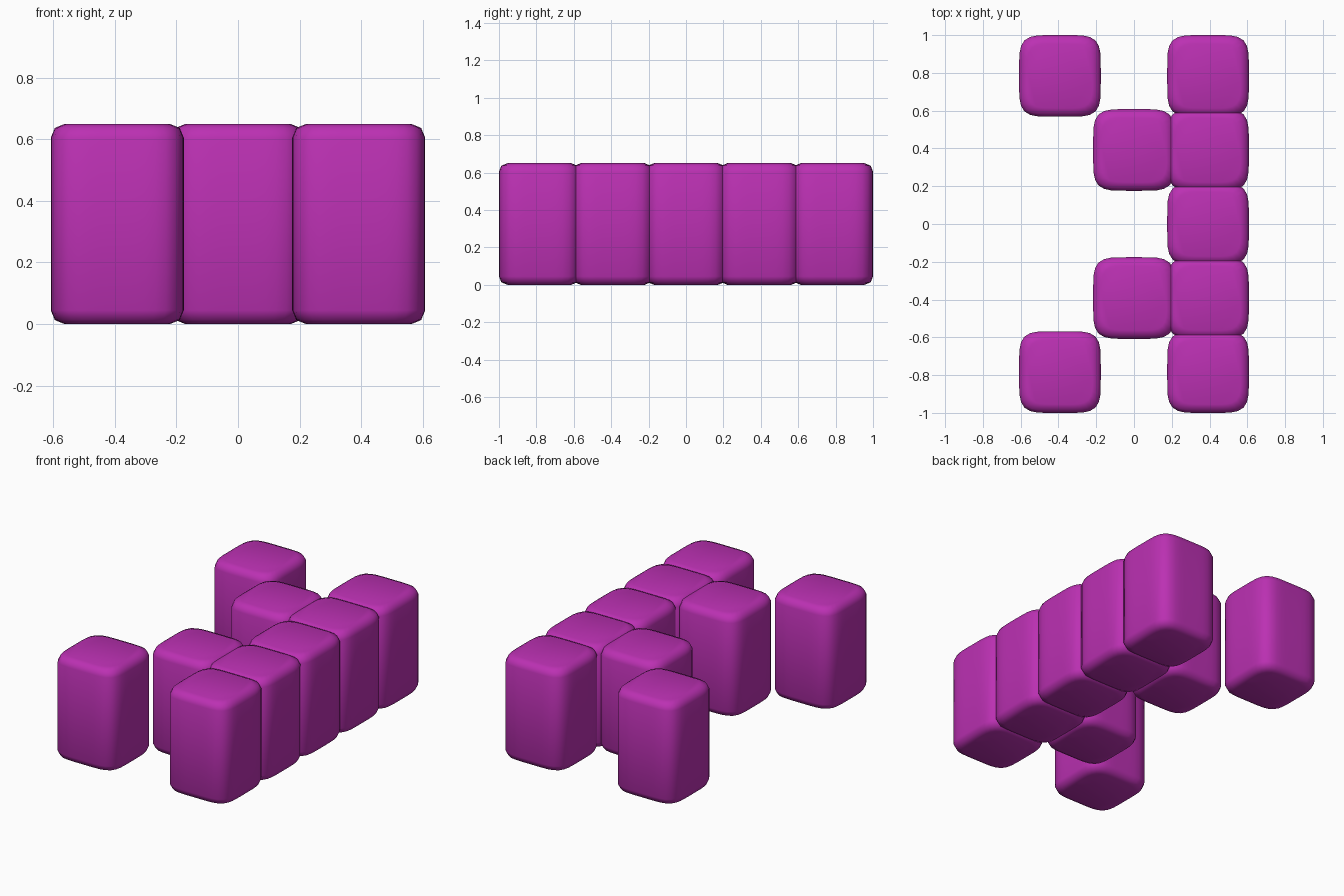
import bpy, bmesh
from math import sin, cos, pi, copysign

if "Cube" in bpy.data.objects:
    bpy.data.objects.remove(bpy.data.objects["Cube"])

HALF, HEIGHT, PITCH = 0.216, 0.65, 0.392
N, POWER = 48, 5.0
# rim profile: (inset, height)
EDGE = [(0.045, 0.0), (0.013, 0.013), (0.0, 0.045)]
PROFILE = EDGE + [(i, HEIGHT - z) for i, z in reversed(EDGE)]

mat = bpy.data.materials.new("magenta")
mat.diffuse_color = (0.5, 0.03, 0.45, 1)
mat.use_nodes = True
mat.node_tree.nodes["Principled BSDF"].inputs["Base Color"].default_value = mat.diffuse_color


def block_mesh():
    """Upright block with a rounded-square plan and softened rims."""
    bm = bmesh.new()
    rings = []
    for inset, z in PROFILE:
        r = HALF - inset
        ring = []
        for k in range(N):
            a = 2 * pi * k / N
            c, s = cos(a), sin(a)
            d = (abs(c) ** POWER + abs(s) ** POWER) ** (-1 / POWER)
            ring.append(bm.verts.new((r * c * d, r * s * d, z)))
        rings.append(ring)
    for lo, hi in zip(rings, rings[1:]):
        for k in range(N):
            j = (k + 1) % N
            bm.faces.new((lo[k], lo[j], hi[j], hi[k]))
    bm.faces.new(rings[0][::-1])
    bm.faces.new(rings[-1])
    for f in bm.faces:
        f.smooth = True
    me = bpy.data.meshes.new("block")
    bm.to_mesh(me)
    bm.free()
    me.materials.append(mat)
    return me


# straight row of five, plus two stepped blocks on each arm
mesh = block_mesh()
cells = [("row_block", 1, j) for j in range(-2, 3)]
for side in (-1, 1):
    cells += [("inner_block", 0, side), ("outer_block", -1, 2 * side)]
for name, i, j in cells:
    ob = bpy.data.objects.new(name, mesh)
    ob.location = (i * PITCH, j * PITCH, 0)
    bpy.context.collection.objects.link(ob)
